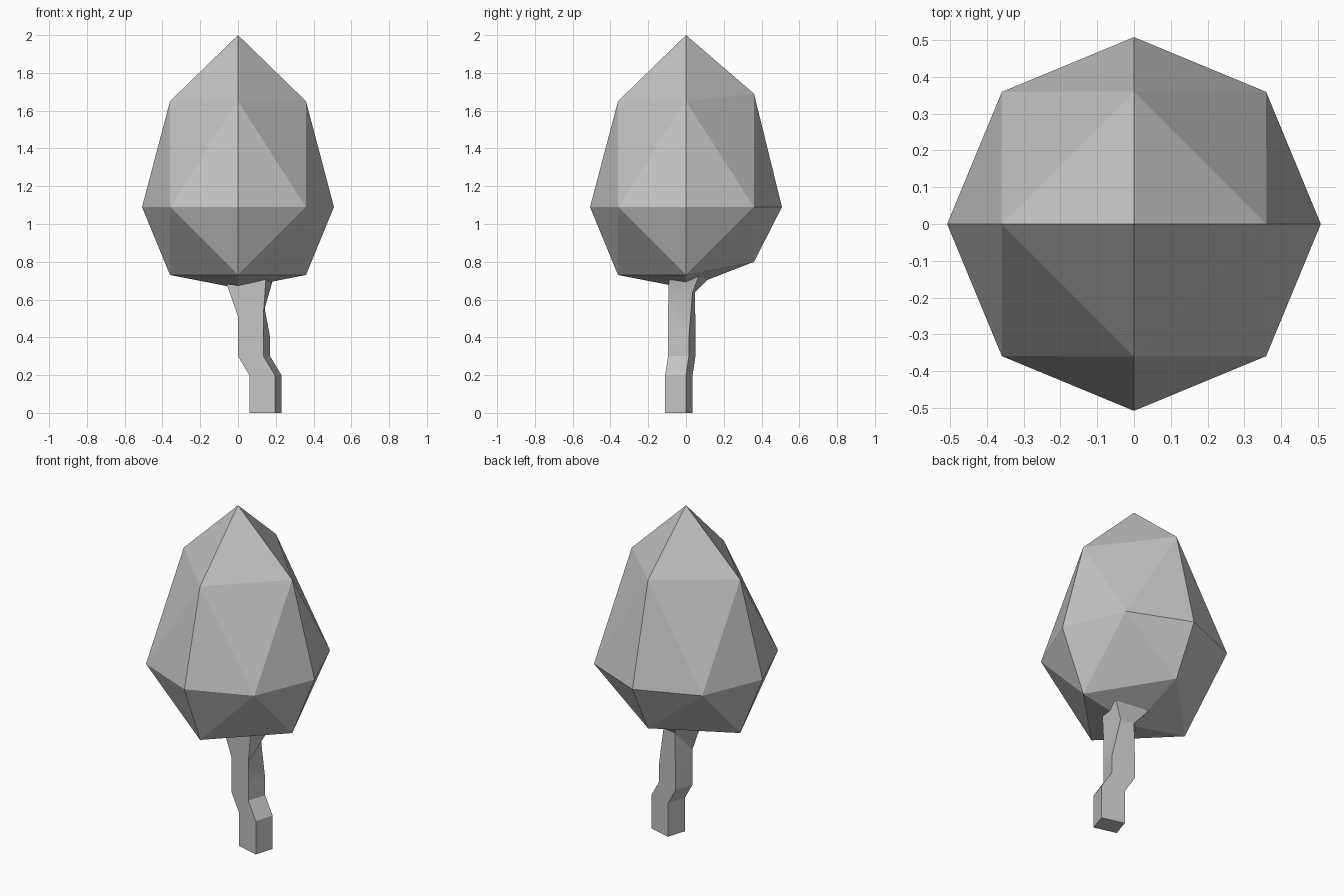
import bpy
import bmesh
from math import radians, sin, cos, tau

cube = bpy.data.objects.get("Cube")
if cube:
    bpy.data.objects.remove(cube, do_unlink=True)

grey = bpy.data.materials.new("plain_grey")
grey.use_nodes = True
grey.diffuse_color = (0.55, 0.55, 0.55, 1)
bsdf = grey.node_tree.nodes["Principled BSDF"]
bsdf.inputs["Base Color"].default_value = grey.diffuse_color
bsdf.inputs["Roughness"].default_value = 0.9


def make_object(name, bm):
    bmesh.ops.recalc_face_normals(bm, faces=bm.faces[:])
    mesh = bpy.data.meshes.new(name)
    bm.to_mesh(mesh)
    bm.free()
    mesh.materials.append(grey)
    obj = bpy.data.objects.new(name, mesh)
    bpy.context.collection.objects.link(obj)
    return obj


# Faceted crown: two poles, two four-point rings and an eight-point waist
bm = bmesh.new()


def crown_ring(count, radius, z, back_lift=0.0):
    for i in range(count):
        a = tau * i / count
        lift = back_lift if sin(a) > 0.9 else 0.0
        bm.verts.new((radius * cos(a), radius * sin(a), z + lift))


bm.verts.new((0, 0, 2.0))
crown_ring(4, 0.36, 1.65, 0.04)
crown_ring(8, 0.508, 1.09)
crown_ring(4, 0.36, 0.73, 0.07)
bm.verts.new((0, 0, 0.66))
bmesh.ops.convex_hull(bm, input=bm.verts[:])
make_object("crown", bm)

# Crooked four-sided trunk: the same turned section stepped upwards
section = [(0.195, -0.11), (0.23, 0.0), (0.095, 0.035), (0.06, -0.075)]
steps = [(0, 0, 0), (0, 0, 0.2), (-0.06, 0.015, 0.3), (-0.06, 0.015, 0.4)]
rings = [[(x + dx, y + dy, z) for x, y in section] for dx, dy, z in steps]
# Tilted neck, then a flare hidden in the crown
rings.append([(0.135, -0.095, 0.53), (0.125, 0.035, 0.64),
              (0.04, 0.048, 0.64), (0.0, -0.06, 0.51)])
rings.append([(0.15, -0.09, 0.74), (0.195, 0.075, 0.74),
              (-0.03, 0.15, 0.74), (-0.08, -0.06, 0.74)])

bm = bmesh.new()
loops = [[bm.verts.new(p) for p in ring] for ring in rings]
for low, high in zip(loops, loops[1:]):
    for i in range(4):
        j = (i + 1) % 4
        bm.faces.new((low[i], low[j], high[j], high[i]))
bm.faces.new(loops[0])
bm.faces.new(loops[-1])
trunk = make_object("trunk", bm)

bpy.ops.object.select_all(action="DESELECT")
trunk.select_set(True)
bpy.context.view_layer.objects.active = trunk
bpy.ops.object.shade_smooth_by_angle(angle=radians(30))
